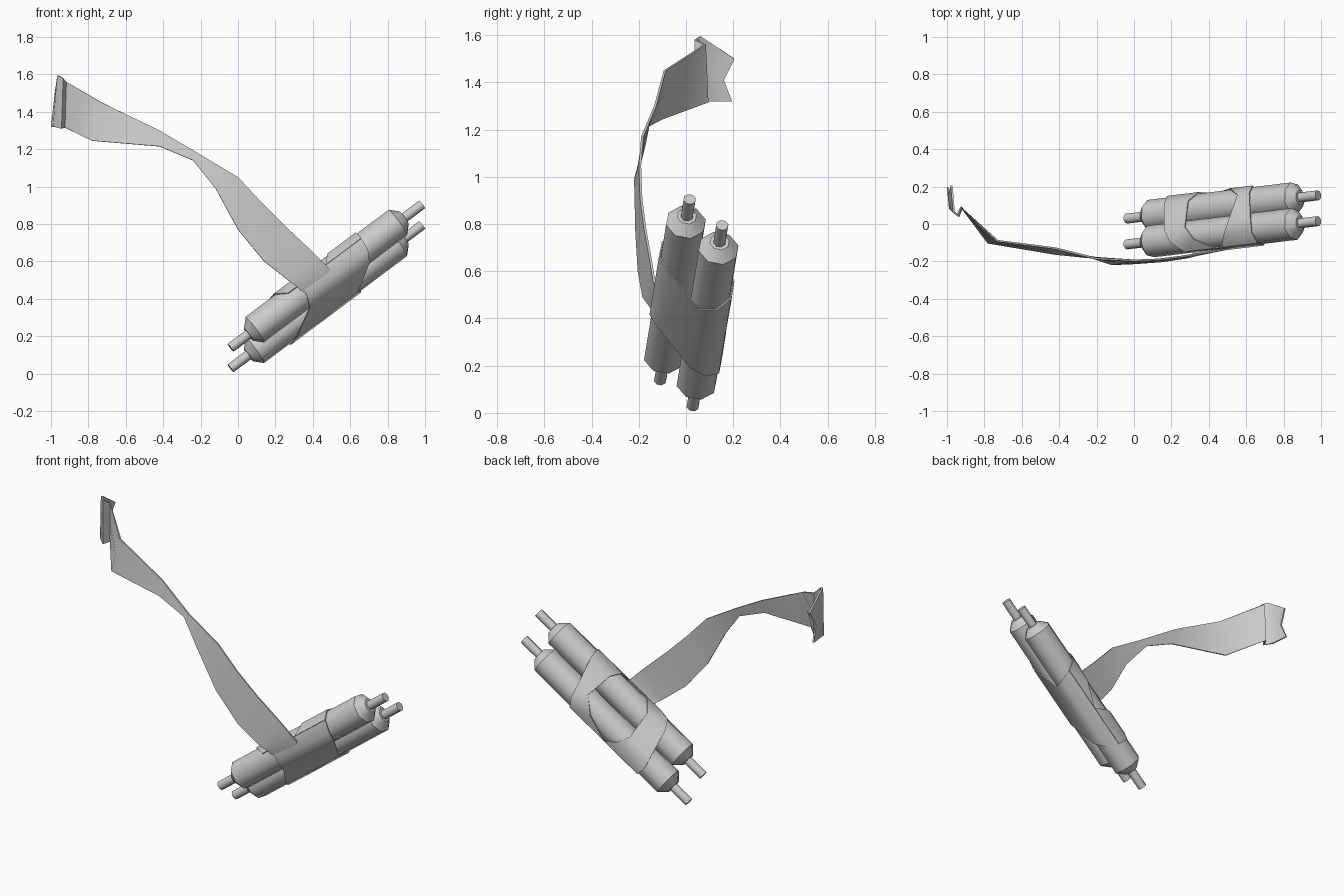
import bpy, bmesh, math
from mathutils import Vector

if "Cube" in bpy.data.objects:
    bpy.data.objects.remove(bpy.data.objects["Cube"])

grey = bpy.data.materials.new("light_grey")
grey.use_nodes = True
grey.diffuse_color = (0.6, 0.6, 0.6, 1)
grey.node_tree.nodes["Principled BSDF"].inputs["Base Color"].default_value = (0.6, 0.6, 0.6, 1)

# Shared frame: along the rods, across the pair, and out of the upper gap
CENTRE = Vector((0.4725, 0.022, 0.4665))
ALONG = Vector((1.025, 0.125, 0.767)).normalized()
OFFSET = Vector((0, 0.138, -0.11))
ACROSS = (OFFSET - ALONG * OFFSET.dot(ALONG)).normalized()
OUT = ALONG.cross(ACROSS)
HALF = 0.643
SPACING = 0.084


def add_object(name, bm):
    mesh = bpy.data.meshes.new(name)
    bm.to_mesh(mesh)
    bm.free()
    mesh.materials.append(grey)
    obj = bpy.data.objects.new(name, mesh)
    bpy.context.collection.objects.link(obj)
    return obj


def rod(name, middle, sides=8):
    """Turned rod: pin, cone, body, cone, pin."""
    bm = bmesh.new()
    end = [(HALF, 0.027), (HALF - 0.12, 0.027), (HALF - 0.12, 0.042), (HALF - 0.163, 0.087)]
    profile = [(-s, r) for s, r in end] + [(s, r) for s, r in reversed(end)]
    rings = []
    for s, r in profile:
        ring = []
        for i in range(sides):
            a = math.tau * i / sides
            side = ACROSS * math.cos(a) + OUT * math.sin(a)
            ring.append(bm.verts.new(middle + ALONG * s + side * r))
        rings.append(ring)
    for a, b in zip(rings, rings[1:]):
        for i in range(sides):
            j = (i + 1) % sides
            bm.faces.new((a[i], a[j], b[j], b[i])).smooth = True
    bm.faces.new(rings[0])
    bm.faces.new(rings[-1])
    bmesh.ops.recalc_face_normals(bm, faces=bm.faces)
    for ring in rings:
        for i in range(sides):
            bm.edges.get((ring[i], ring[(i + 1) % sides])).smooth = False
    add_object(name, bm)


def sheet(name, rows, thickness, offset):
    """Skin a thin sheet over rows of points."""
    bm = bmesh.new()
    grid = [[bm.verts.new(p) for p in row] for row in rows]
    for a, b in zip(grid, grid[1:]):
        for i in range(len(a) - 1):
            bm.faces.new((a[i], b[i], b[i + 1], a[i + 1]))
    obj = add_object(name, bm)
    mod = obj.modifiers.new("thickness", "SOLIDIFY")
    mod.thickness = thickness
    mod.offset = offset
    bpy.ops.object.select_all(action="DESELECT")
    bpy.context.view_layer.objects.active = obj
    obj.select_set(True)
    bpy.ops.object.modifier_apply(modifier=mod.name)
    bpy.ops.object.shade_smooth_by_angle(angle=math.radians(50))


def wrap(name, stations):
    """Band round the pair; station: side (-1 first rod, 1 second), angle, start, stop."""
    rows = []
    for side, angle, start, stop in stations:
        a = math.radians(angle)
        foot = CENTRE + ACROSS * (side * SPACING + 0.093 * math.cos(a)) + OUT * 0.093 * math.sin(a)
        rows.append([foot + ALONG * start, foot + ALONG * stop])
    sheet(name, rows, 0.006, 0)


# Two rods side by side
rod("front_rod", CENTRE - OFFSET / 2)
rod("back_rod", CENTRE + OFFSET / 2)

# Wide wrap on the lower face, two diverging bands over the upper face
wrap("lower_wrap", [(1, 0, -0.36, 0.17), (1, -45, -0.33, 0.14), (1, -90, -0.29, 0.12),
                    (-1, -90, -0.15, 0.25), (-1, -135, -0.13, 0.28), (-1, -180, -0.12, 0.29)])
wrap("upper_band", [(-1, 180, 0.05, 0.29), (-1, 135, 0.10, 0.29), (-1, 90, 0.13, 0.28),
                    (1, 90, 0.14, 0.22), (1, 45, 0.05, 0.20), (1, 0, -0.10, 0.17)])
wrap("lower_band", [(-1, 180, -0.20, 0.0), (-1, 135, -0.26, -0.10), (-1, 90, -0.30, -0.16),
                    (1, 90, -0.35, -0.19), (1, 45, -0.37, -0.16), (1, 0, -0.36, -0.10)])

# Long twisting strap, given by its upper and lower edges
edges = [
    ((0.50, -0.11, 0.49), (0.36, -0.13, 0.42)),
    ((0.49, -0.135, 0.56), (0.31, -0.165, 0.47)),
    ((0.40, -0.15, 0.65), (0.28, -0.18, 0.49)),
    ((0.25, -0.175, 0.79), (0.14, -0.20, 0.60)),
    ((0.13, -0.19, 0.91), (0.0, -0.21, 0.77)),
    ((0.0, -0.195, 1.05), (-0.12, -0.215, 0.99)),
    ((-0.20, -0.185, 1.17), (-0.24, -0.175, 1.14)),
    ((-0.42, -0.13, 1.30), (-0.42, -0.16, 1.215)),
    ((-0.73, -0.09, 1.45), (-0.78, -0.10, 1.245)),
    ((-0.92, 0.08, 1.56), (-0.925, 0.09, 1.315)),
]
# Folded lip and notched tail at the free end
tail = [
    ((-0.935, 0.04, 1.58), (-0.945, 0.05, 1.31)),
    ((-0.962, 0.06, 1.595), (-0.985, 0.085, 1.32)),
    ((-0.975, 0.205, 1.50), (-0.995, 0.195, 1.32)),
]


def strap_rows(pairs):
    return [[Vector(a), (Vector(a) + Vector(b)) / 2, Vector(b)] for a, b in pairs]


rows = strap_rows(edges + tail)
rows[-1][1].y = 0.16
sheet("strap", rows, 0.01, 0)
